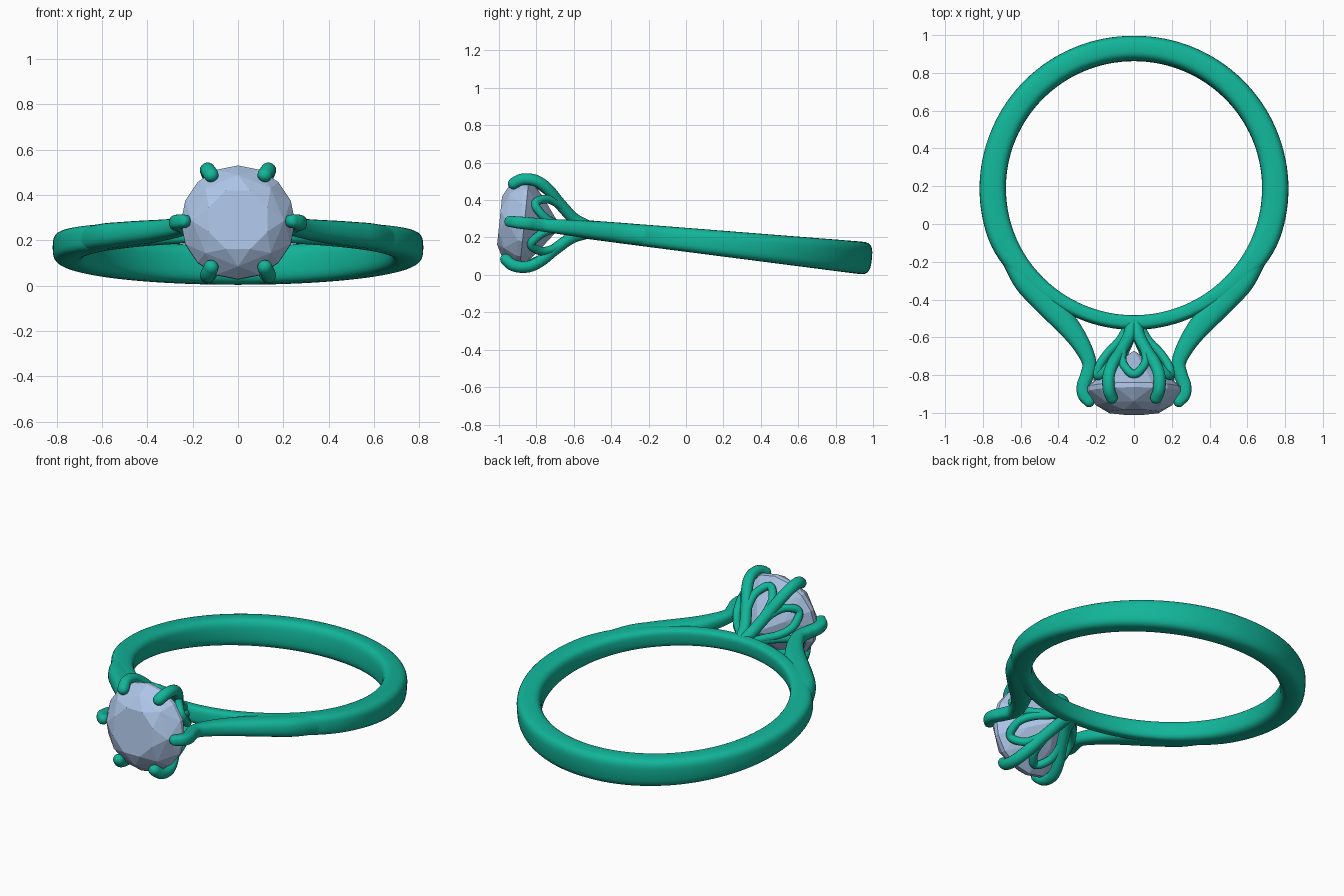
import bpy, bmesh
from math import sin, cos, pi, radians, copysign
from mathutils import Vector, Matrix

if "Cube" in bpy.data.objects:
    bpy.data.objects.remove(bpy.data.objects["Cube"])

# Ring frame: centre of the finger hole, tipped because the head props it up
TILT = Matrix.Translation((0, 0.19, 0.168)) @ Matrix.Rotation(radians(-5.9), 4, 'X')


def material(name, rgb):
    m = bpy.data.materials.new(name)
    m.diffuse_color = (*rgb, 1)
    m.use_nodes = True
    m.node_tree.nodes["Principled BSDF"].inputs["Base Color"].default_value = m.diffuse_color
    return m


METAL = material("green_metal", (0.006, 0.46, 0.32))
GEM = material("pale_blue_gem", (0.42, 0.56, 0.80))


def finish(name, bm, mat, smooth=True):
    bmesh.ops.recalc_face_normals(bm, faces=bm.faces[:])
    bm.transform(TILT)
    for f in bm.faces:
        f.smooth = smooth
    me = bpy.data.meshes.new(name)
    bm.to_mesh(me)
    bm.free()
    me.materials.append(mat)
    ob = bpy.data.objects.new(name, me)
    bpy.context.collection.objects.link(ob)
    return ob


def section(n, count):
    """Superellipse outline: n = 2 is round, higher is squarer."""
    out = []
    for i in range(count):
        c, s = cos(2 * pi * i / count), sin(2 * pi * i / count)
        out.append((copysign(abs(c) ** (2 / n), c), copysign(abs(s) ** (2 / n), s)))
    return out


def loft(name, loops, closed=False):
    bm = bmesh.new()
    rings = [[bm.verts.new(p) for p in loop] for loop in loops]
    pairs = list(zip(rings, rings[1:])) + ([(rings[-1], rings[0])] if closed else [])
    for a, b in pairs:
        for i in range(len(a)):
            j = (i + 1) % len(a)
            bm.faces.new((a[i], a[j], b[j], b[i]))
    if not closed:
        bm.faces.new(rings[0])
        bm.faces.new(rings[-1])
    return finish(name, bm, METAL)


def spline(pts, steps=7):
    """Catmull-Rom through points of any dimension."""
    p = [Vector(q) for q in pts]
    p = [2 * p[0] - p[1]] + p + [2 * p[-1] - p[-2]]
    out = []
    for a, b, c, d in zip(p, p[1:], p[2:], p[3:]):
        for k in range(steps):
            t = k / steps
            out.append(0.5 * (2 * b + (c - a) * t + (2 * a - 5 * b + 4 * c - d) * t ** 2
                              + (3 * b - a - 3 * c + d) * t ** 3))
    return out + [p[-2]]


def sweep(name, pts, ref, n=2.0, count=16):
    """Points are x, y, z, half size across, half size along ref; ends are domed."""
    path = spline(pts)
    pos = [Vector(q[:3]) for q in path]
    loops = []
    for i, q in enumerate(path):
        tan = (pos[min(i + 1, len(pos) - 1)] - pos[max(i - 1, 0)]).normalized()
        side = tan.cross(ref).normalized()
        up = side.cross(tan).normalized()
        dome = [(0.0, 1.0)]
        if i in (0, len(path) - 1):
            dome = [(sin(radians(a)), cos(radians(a))) for a in (0, 25, 50, 70, 84)]
            if i == 0:
                dome = [(-s, c) for s, c in reversed(dome)]
        for s, c in dome:
            o = pos[i] + tan * s * q[3]
            loops.append([o + side * x * q[3] * c + up * y * q[4] * c
                          for x, y in section(n, count)])
    return loft(name, loops)


def head(deg, r, h):
    """Point on the setting: angle round the stone axis, radius, distance from ring centre."""
    return (r * cos(radians(deg)), -h, r * sin(radians(deg)))


# Band: thick and wide at the back, a thin rail under the stone
loops = []
for i in range(128):
    a = 2 * pi * i / 128
    front = min(a, 2 * pi - a) / pi * 180
    k = max(0, min(1, (front - 28) / 45))
    k = k * k * (3 - 2 * k)
    thick = 0.075 + 0.065 * k - 0.01 * max(0, (front - 90) / 90)
    half_w = 0.5 * (0.137 - 0.037 * cos(a))
    mid = 0.678 + thick / 2
    loops.append([(sin(a) * (mid + x * thick / 2), -cos(a) * (mid + x * thick / 2), y * half_w)
                  for x, y in section(3.2, 28)])
loft("band", loops, closed=True)

# Shoulders: peel off the band and end as the two side prongs
shoulder = [(0.655, -0.36, 0.055, 0.055), (0.58, -0.49, 0.062, 0.056),
            (0.505, -0.57, 0.066, 0.054), (0.42, -0.655, 0.066, 0.051),
            (0.34, -0.745, 0.058, 0.046), (0.275, -0.84, 0.047, 0.041),
            (0.237, -0.93, 0.038, 0.036), (0.25, -1.0, 0.036, 0.034),
            (0.268, -1.05, 0.035, 0.033), (0.265, -1.10, 0.034, 0.032),
            (0.238, -1.137, 0.029, 0.029)]
for s, label in ((1, "right"), (-1, "left")):
    sweep(label + "_shoulder", [(s * x, y, 0, a, b) for x, y, a, b in shoulder],
          Vector((0, 0, 1)), n=2.6, count=24)

# Four remaining prongs
prong = [(0.025, 0.73), (0.06, 0.80), (0.145, 0.885), (0.215, 0.945),
         (0.258, 1.0), (0.272, 1.05), (0.265, 1.10), (0.236, 1.138)]
for i, deg in enumerate((60, 120, 240, 300)):
    ref = Vector((-sin(radians(deg)), 0, cos(radians(deg))))
    sweep(f"prong_{i + 1}", [(*head(deg, r, h), 0.031, 0.033) for r, h in prong], ref)

# Petal loops between the prongs
petal = [(25, 0.03, 0.73), (26, 0.075, 0.81), (25, 0.14, 0.88),
         (19, 0.185, 0.945), (8, 0.208, 0.995)]
for i in range(6):
    mid = 30 + 60 * i
    pts = [head(mid - d, r, h) for d, r, h in petal] + [head(mid, 0.213, 1.012)]
    pts += [head(mid + d, r, h) for d, r, h in reversed(petal)]
    sweep(f"petal_{i + 1}", [(*p, 0.023, 0.023) for p in pts],
          Vector(head(mid, 1, 0)), count=12)

# Faceted round stone
bm = bmesh.new()
tiers = [(8, 0.14, 1.193, 22.5), (8, 0.203, 1.155, 0), (16, 0.252, 1.085, 0),
         (16, 0.252, 1.06, 0), (8, 0.13, 0.953, 22.5), (1, 0, 0.865, 0)]
for count, r, h, off in tiers:
    for k in range(count):
        bm.verts.new(head(off + 360 * k / count, r, h))
bmesh.ops.convex_hull(bm, input=bm.verts[:])
bmesh.ops.dissolve_limit(bm, angle_limit=radians(1), verts=bm.verts[:], edges=bm.edges[:])
finish("stone", bm, GEM, smooth=False)
